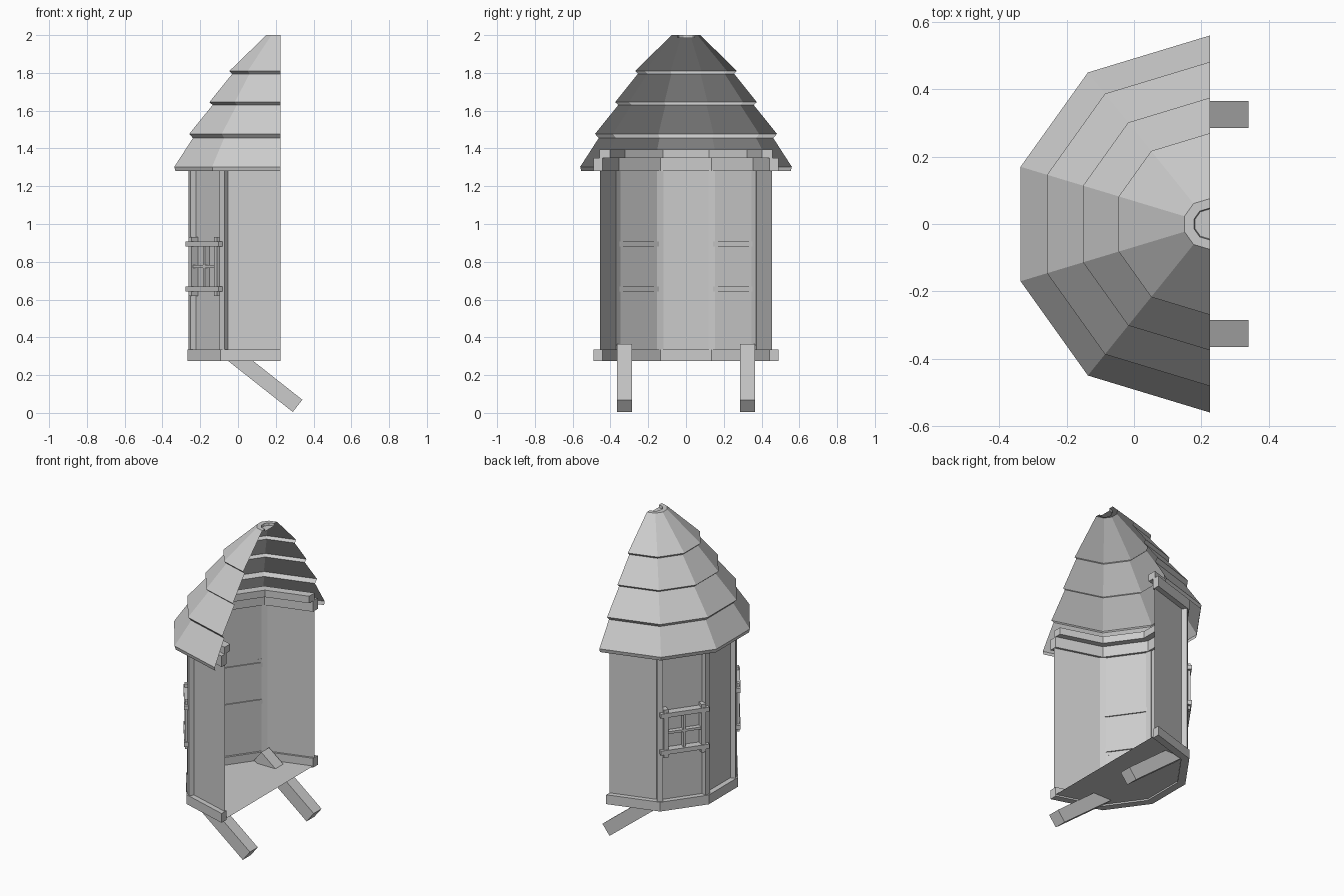
import bpy
from math import atan2
from mathutils import Matrix, Vector

cube = bpy.data.objects.get("Cube")
if cube:
    bpy.data.objects.remove(cube)

grey = bpy.data.materials.new("plain grey")
grey.use_nodes = True
grey.diffuse_color = (0.6, 0.6, 0.6, 1)
grey.node_tree.nodes["Principled BSDF"].inputs["Base Color"].default_value = (0.6, 0.6, 0.6, 1)

CUT = 0.226  # flat open side
# Half-decagon outline, as offsets from the centre of the open side
HALF = [(0, 0.56), (-0.363, 0.45), (-0.563, 0.17)]
OUTLINE = HALF + [(x, -y) for x, y in reversed(HALF)]


def make(name, verts, faces):
    mesh = bpy.data.meshes.new(name)
    mesh.from_pydata(verts, [], faces)
    mesh.update()
    mesh.materials.append(grey)
    obj = bpy.data.objects.new(name, mesh)
    bpy.context.collection.objects.link(obj)
    return obj


def loop(scale, z):
    return [Vector((CUT + x * scale, y * scale, z)) for x, y in OUTLINE]


def loft(name, profile, closed=False, cap_top=False):
    """Sweep a (scale, height) profile round the half outline."""
    n, rows = len(OUTLINE), len(profile)
    verts = [v for s, z in profile for v in loop(s, z)]
    faces = []
    for r in range(rows if closed else rows - 1):
        a, b = r * n, (r + 1) % rows * n
        faces += [(a + i + 1, a + i, b + i, b + i + 1) for i in range(n - 1)]
    if closed:
        faces.append([r * n for r in range(rows)])
        faces.append([r * n + n - 1 for r in reversed(range(rows))])
    if cap_top:
        faces.append(list(reversed(range((rows - 1) * n, rows * n))))
    return make(name, verts, faces)


def ring(name, outer, inner, z0, z1):
    return loft(name, [(outer, z0), (outer, z1), (inner, z1), (inner, z0)], closed=True)


def box(name, size, matrix):
    sx, sy, sz = (s / 2 for s in size)
    corners = [(x, y, z) for x in (-sx, sx) for y in (-sy, sy) for z in (-sz, sz)]
    faces = [(0, 1, 3, 2), (4, 6, 7, 5), (0, 4, 5, 1), (2, 3, 7, 6), (0, 2, 6, 4), (1, 5, 7, 3)]
    return make(name, [matrix @ Vector(c) for c in corners], faces)


# Roof: four overlapping tiers and a sunken tip
loft("roof", [(0.99, 1.28), (1, 1.303), (0.825, 1.455), (0.86, 1.477), (0.64, 1.63),
              (0.67, 1.645), (0.455, 1.795), (0.482, 1.81), (0.135, 2.0),
              (0.085, 2.0), (0.08, 1.985)], cap_top=True)

# Walls, floor and surrounding beams
loft("walls", [(0.815, 0.28), (0.815, 1.36)])
make("floor", loop(0.86, 0.285), [list(range(len(OUTLINE)))])
ring("base_beam", 0.875, 0.79, 0.275, 0.335)
ring("cornice_lower", 0.875, 0.79, 1.28, 1.35)
ring("cornice_upper", 0.82, 0.72, 1.35, 1.395)

# Corner posts
for i, p in enumerate(loop(0.827, 0.81)[1:-1]):
    turn = atan2(p.y, p.x - CUT)
    box(f"corner_post_{i + 1}", (0.035, 0.035, 1.0),
        Matrix.Translation(p) @ Matrix.Rotation(turn, 4, "Z"))

# Barred windows on the two slanting panels
wall = loop(0.83, 0.775)
for side, a, b in (("left", wall[1], wall[2]), ("right", wall[4], wall[3])):
    along = (b - a).normalized()
    out = Vector((along.y, -along.x, 0))
    if out.x > 0:
        out = -out
    frame = Matrix.Translation((a + b) / 2 + out * 0.012) @ Matrix.Rotation(atan2(along.y, along.x), 4, "Z")

    def bar(name, size, u, v):
        box(f"{side}_window_{name}", size, frame @ Matrix.Translation((u, 0, v)))

    for s, end in ((-1, "first"), (1, "second")):
        bar(f"{end}_upright", (0.028, 0.045, 0.31), s * 0.116, 0)
        bar(f"{end}_rail", (0.3, 0.055, 0.028), 0, s * 0.119)
    bar("mullion", (0.015, 0.03, 0.24), 0, 0)
    bar("crossbar", (0.23, 0.03, 0.015), 0, 0)

# Sloping support struts
slope = atan2(0.205, 0.26)
for side, y in (("left", 0.325), ("right", -0.325)):
    box(f"{side}_strut", (0.477, 0.08, 0.082),
        Matrix.Translation((0.128, y, 0.185)) @ Matrix.Rotation(slope, 4, "Y"))
